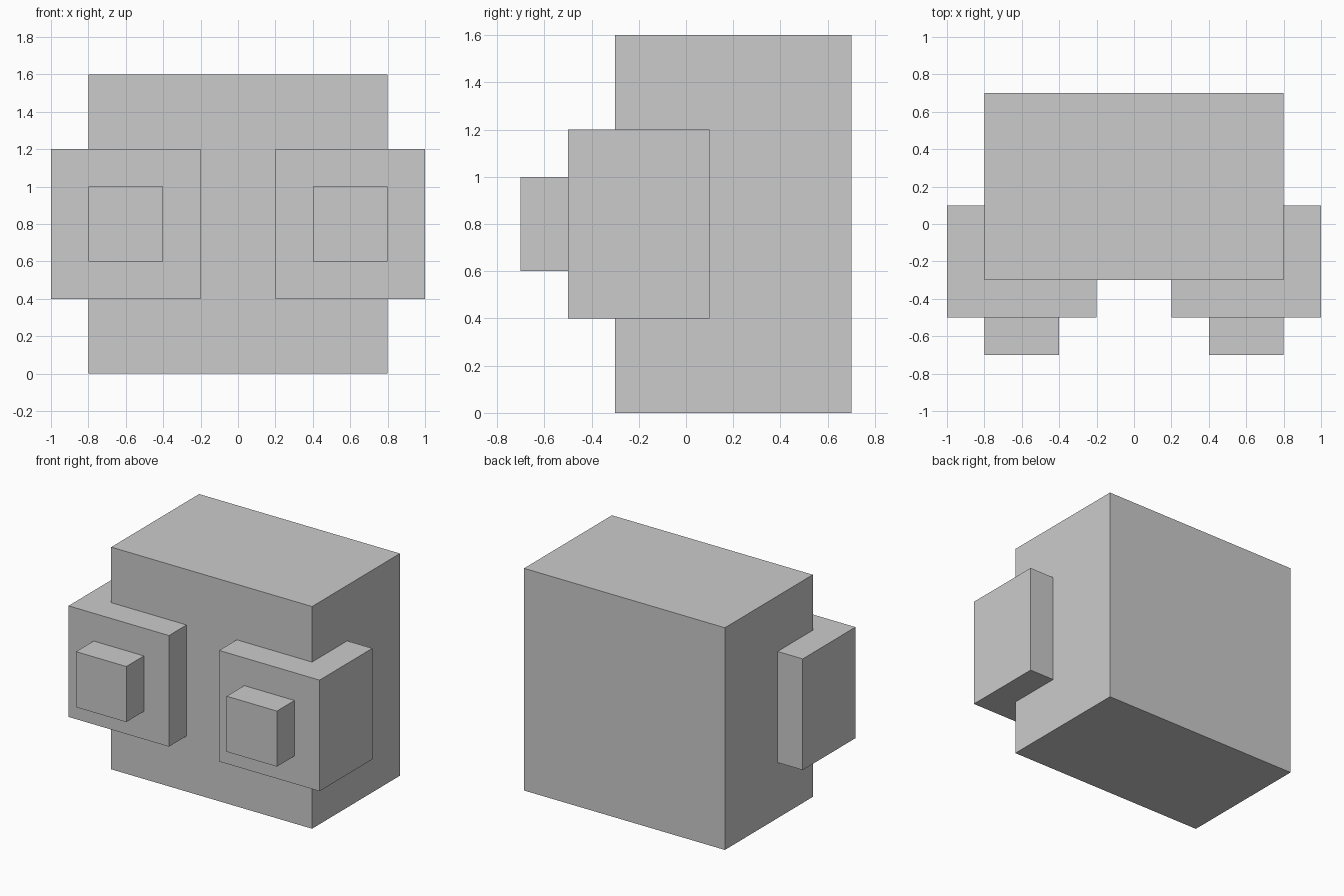
import bpy

if "Cube" in bpy.data.objects:
    bpy.data.objects.remove(bpy.data.objects["Cube"])


def box(name, x, y, z):
    """Axis-aligned box from (min, max) ranges."""
    spans = (x, y, z)
    bpy.ops.mesh.primitive_cube_add(size=1, location=[(a + b) / 2 for a, b in spans])
    obj = bpy.context.object
    obj.name = name
    obj.scale = [b - a for a, b in spans]
    bpy.ops.object.transform_apply(location=False, rotation=False, scale=True)
    return obj


# Main block
box("body", (-0.8, 0.8), (-0.3, 0.7), (0.0, 1.6))

# Eye blocks wrapping the front corners, each with a protruding pupil
for side, s in (("left", -1), ("right", 1)):
    box(f"{side}_eye", sorted((0.2 * s, 1.0 * s)), (-0.5, 0.1), (0.4, 1.2))
    box(f"{side}_pupil", sorted((0.4 * s, 0.8 * s)), (-0.7, -0.5), (0.6, 1.0))
